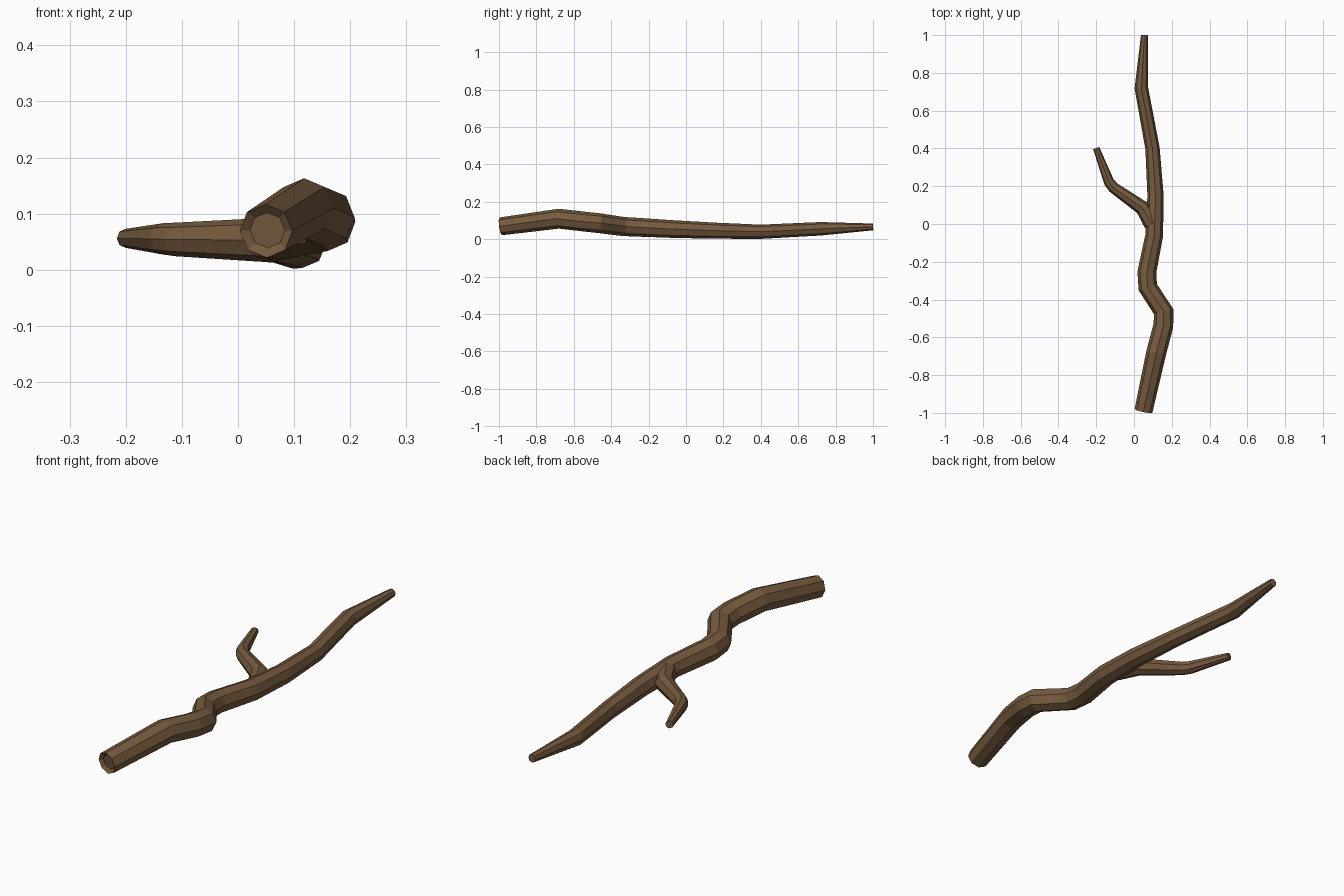
import bpy, bmesh, math
from mathutils import Vector

if "Cube" in bpy.data.objects:
    bpy.data.objects.remove(bpy.data.objects["Cube"])

SIDES = 8
bark = bpy.data.materials.new("brown bark")
bark.diffuse_color = (0.18, 0.102, 0.049, 1)
bark.use_nodes = True
bark.node_tree.nodes["Principled BSDF"].inputs["Base Color"].default_value = bark.diffuse_color


def limb(name, path, hollow_end=False):
    """Faceted tube along (x, y, z, radius) points, with capped ends."""
    bm = bmesh.new()
    pts = [Vector(p[:3]) for p in path]
    rings = []
    for i, p in enumerate(pts):
        before = (p - pts[max(i - 1, 0)]).normalized()
        after = (pts[min(i + 1, len(pts) - 1)] - p).normalized()
        t = (before + after).normalized()
        side = t.cross(Vector((0, 0, 1))).normalized()
        up = side.cross(t)
        r = path[i][3]
        rings.append([bm.verts.new(p + r * (math.cos(a) * side + math.sin(a) * up))
                      for a in (2 * math.pi * k / SIDES for k in range(SIDES))])
    for a, b in zip(rings, rings[1:]):
        for k in range(SIDES):
            j = (k + 1) % SIDES
            bm.faces.new((a[k], a[j], b[j], b[k]))
    start = bm.faces.new(rings[0][::-1])
    bm.faces.new(rings[-1])
    bmesh.ops.recalc_face_normals(bm, faces=bm.faces)
    if hollow_end:
        # slightly sunken broken end
        bmesh.ops.inset_region(bm, faces=[start], thickness=0.016, depth=-0.012)
    me = bpy.data.meshes.new(name)
    bm.to_mesh(me)
    bm.free()
    me.materials.append(bark)
    ob = bpy.data.objects.new(name, me)
    bpy.context.collection.objects.link(ob)
    return ob


# main crooked stem, thick end at the front
limb("main_stem", [
    (0.050, -0.990, 0.069, 0.048),
    (0.118, -0.680, 0.110, 0.053),
    (0.155, -0.540, 0.094, 0.053),
    (0.158, -0.465, 0.086, 0.053),
    (0.073, -0.335, 0.068, 0.051),
    (0.068, -0.255, 0.064, 0.050),
    (0.107, -0.060, 0.054, 0.047),
    (0.114, 0.150, 0.046, 0.043),
    (0.098, 0.400, 0.040, 0.038),
    (0.039, 0.720, 0.056, 0.036),
    (0.055, 1.000, 0.066, 0.018),
], hollow_end=True)

# side twig with an elbow
limb("side_twig", [
    (0.095, 0.000, 0.053, 0.043),
    (0.045, 0.085, 0.053, 0.039),
    (-0.110, 0.194, 0.054, 0.030),
    (-0.133, 0.224, 0.055, 0.028),
    (-0.200, 0.402, 0.056, 0.017),
])
